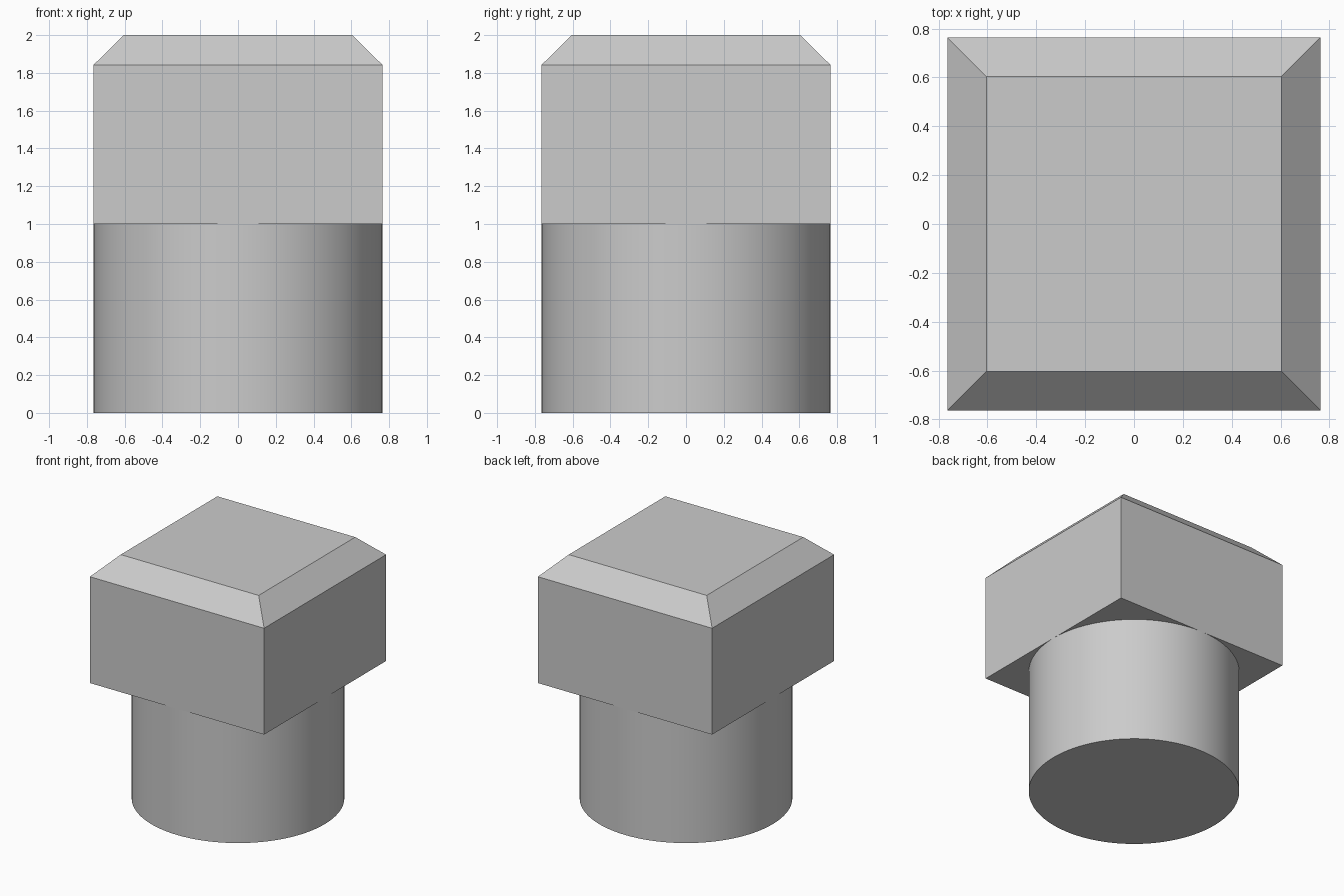
import bpy
import bmesh

HALF = 0.764       # half width of the head, also the shank radius
TOP_HALF = 0.605   # half width of the flat top

cube = bpy.data.objects.get("Cube")
if cube:
    bpy.data.objects.remove(cube, do_unlink=True)

grey = bpy.data.materials.new("light grey")
grey.use_nodes = True
colour = (0.6, 0.6, 0.6, 1)
grey.diffuse_color = colour
grey.node_tree.nodes["Principled BSDF"].inputs["Base Color"].default_value = colour

# Round shank
bpy.ops.mesh.primitive_cylinder_add(vertices=96, radius=HALF, depth=1, location=(0, 0, 0.5))
shank = bpy.context.object
shank.name = "round_shank"
shank.data.materials.append(grey)
bpy.ops.object.shade_smooth_by_angle()


# Square head: stacked square rings, closed at both ends
def square_ring(bm, half, z):
    corners = ((-1, -1), (1, -1), (1, 1), (-1, 1))
    return [bm.verts.new((x * half, y * half, z)) for x, y in corners]


bm = bmesh.new()
rings = [square_ring(bm, h, z) for h, z in ((HALF, 1), (HALF, 1.843), (TOP_HALF, 2))]
for low, high in zip(rings, rings[1:]):
    for i in range(4):
        j = (i + 1) % 4
        bm.faces.new((low[i], low[j], high[j], high[i]))
bm.faces.new(reversed(rings[0]))
bm.faces.new(rings[-1])
mesh = bpy.data.meshes.new("square_head")
bm.to_mesh(mesh)
bm.free()
mesh.materials.append(grey)
head = bpy.data.objects.new("square_head", mesh)
bpy.context.collection.objects.link(head)
